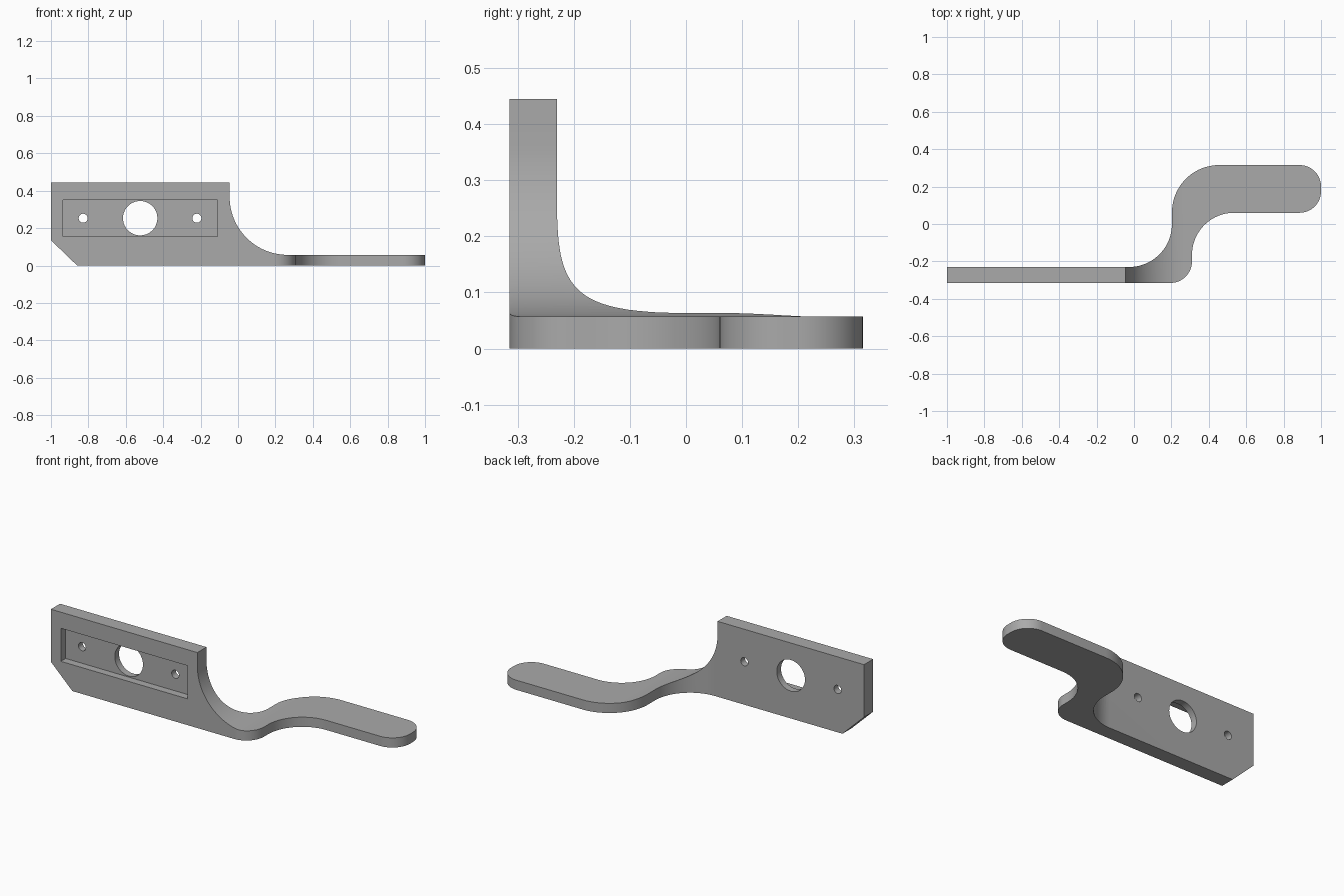
import bpy, bmesh
from math import cos, sin, radians
from mathutils import Vector

old = bpy.data.objects.get("Cube")
if old:
    bpy.data.objects.remove(old, do_unlink=True)

grey = bpy.data.materials.new("plain grey")
grey.use_nodes = True
colour = (0.4, 0.4, 0.4, 1)
grey.diffuse_color = colour
grey.node_tree.nodes["Principled BSDF"].inputs["Base Color"].default_value = colour


def arc(cx, cy, r, start, end, steps=20):
    angles = [radians(start + (end - start) * i / steps) for i in range(steps + 1)]
    return [(cx + r * cos(a), cy + r * sin(a)) for a in angles]


def prism(name, outline, axis, low, high):
    """Extrude a closed outline along y or z."""
    def place(p, d):
        return (p[0], d, p[1]) if axis == "y" else (p[0], p[1], d)
    bm = bmesh.new()
    face = bm.faces.new([bm.verts.new(place(p, low)) for p in outline])
    moved = bmesh.ops.extrude_face_region(bm, geom=[face])["geom"]
    shift = Vector(place((0, 0), high - low))
    bmesh.ops.translate(bm, vec=shift, verts=[v for v in moved if isinstance(v, bmesh.types.BMVert)])
    bmesh.ops.recalc_face_normals(bm, faces=bm.faces)
    mesh = bpy.data.meshes.new(name)
    bm.to_mesh(mesh)
    bm.free()
    mesh.materials.append(grey)
    obj = bpy.data.objects.new(name, mesh)
    bpy.context.collection.objects.link(obj)
    return obj


def combine(target, tool, operation):
    mod = target.modifiers.new(tool.name, "BOOLEAN")
    mod.operation, mod.solver, mod.object = operation, "EXACT", tool
    bpy.context.view_layer.objects.active = target
    bpy.ops.object.modifier_apply(modifier=mod.name)
    bpy.data.objects.remove(tool, do_unlink=True)


# Plan outline: mounting plate, S-bend and rounded handle
front, back = -0.315, -0.23
plan = [(-1.1, back), (-1.1, front)]
plan += arc(0.195, -0.2, 0.115, -90, 0)
plan += arc(0.535, -0.165, 0.225, 180, 90)
plan += arc(0.885, 0.175, 0.115, -90, 0)
plan += arc(0.885, 0.2, 0.115, 0, 90)
plan += arc(0.455, 0.063, 0.252, 90, 180)
plan += arc(-0.027, 0, 0.23, 0, -90)
bracket = prism("handle_bracket", plan, "z", -0.1, 0.6)

# Side profile: tall plate with clipped corner sweeping down to the thin handle
profile = [(-1, 0.445), (-1, 0.135), (-0.86, 0), (1.1, 0), (1.1, 0.057)]
profile += arc(0.265, 0.367, 0.31, -90, -180, 28)
profile += [(-0.045, 0.445)]
combine(bracket, prism("side_profile", profile, "y", -0.5, 0.5), "INTERSECT")

# Recessed pocket in the front of the plate
pocket = [(-0.935, 0.155), (-0.11, 0.155), (-0.11, 0.35), (-0.935, 0.35)]
combine(bracket, prism("pocket", pocket, "y", -0.4, front + 0.045), "DIFFERENCE")

# Central bore and the two screw holes
for name, x, r in (("bore", -0.523, 0.092), ("left_screw", -0.22, 0.024), ("right_screw", -0.828, 0.024)):
    circle = arc(x, 0.253, r, 0, 360, 40)[:-1]
    combine(bracket, prism(name, circle, "y", -0.4, -0.1), "DIFFERENCE")

bpy.ops.object.select_all(action="DESELECT")
bracket.select_set(True)
bpy.context.view_layer.objects.active = bracket
bpy.ops.object.shade_smooth_by_angle(angle=radians(30))
